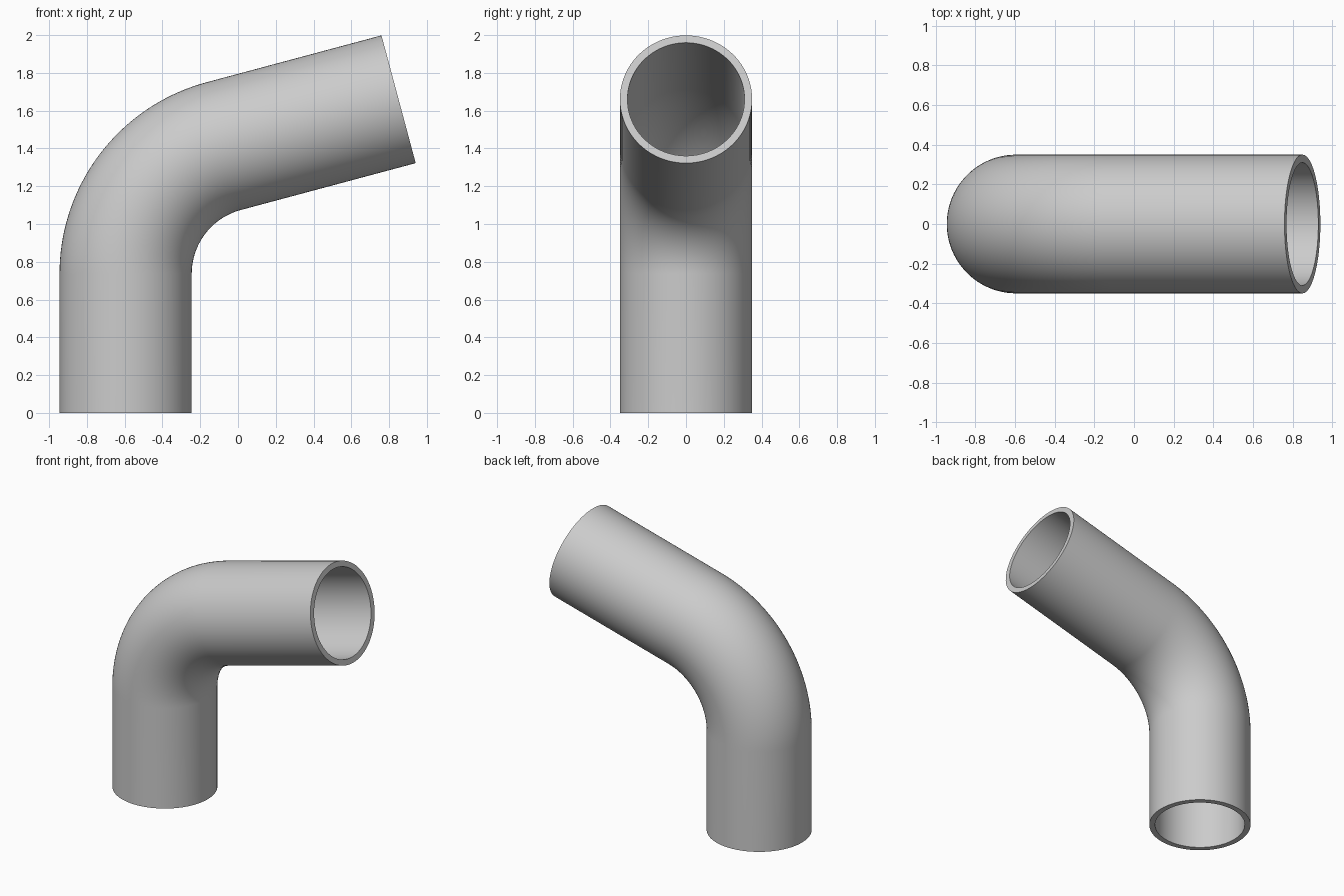
import bpy, bmesh
from math import sin, cos, pi, radians
from mathutils import Vector

if "Cube" in bpy.data.objects:
    bpy.data.objects.remove(bpy.data.objects["Cube"])

SIDES, BEND_STEPS = 96, 36
R_OUT, R_IN = 0.35, 0.31
X0, Z0, BEND_R, TURN, END_LEN = -0.595, 0.736, 0.70, radians(75), 0.959

# Centre line: vertical leg, 75 degree bend, straight outlet (point, angle turned)
path = [(Vector((X0, 0, 0)), 0.0)]
for i in range(BEND_STEPS + 1):
    a = TURN * i / BEND_STEPS
    path.append((Vector((X0 + BEND_R * (1 - cos(a)), 0, Z0 + BEND_R * sin(a))), a))
path.append((path[-1][0] + END_LEN * Vector((sin(TURN), 0, cos(TURN))), TURN))

bm = bmesh.new()


def ring(point, a, radius):
    side = Vector((cos(a), 0, -sin(a)))
    return [bm.verts.new(point + radius * (cos(t) * side + sin(t) * Vector((0, 1, 0))))
            for t in (2 * pi * k / SIDES for k in range(SIDES))]


# Outer wall up, inner bore back down, closed by the two flat end rims
rings = [ring(p, a, R_OUT) for p, a in path] + [ring(p, a, R_IN) for p, a in reversed(path)]
for r1, r2 in zip(rings, rings[1:] + rings[:1]):
    for k in range(SIDES):
        j = (k + 1) % SIDES
        bm.faces.new((r1[k], r1[j], r2[j], r2[k]))
bmesh.ops.recalc_face_normals(bm, faces=bm.faces)

mesh = bpy.data.meshes.new("pipe_elbow")
bm.to_mesh(mesh)
bm.free()
pipe = bpy.data.objects.new("pipe_elbow", mesh)
bpy.context.collection.objects.link(pipe)
bpy.context.view_layer.objects.active = pipe
pipe.select_set(True)
bpy.ops.object.shade_smooth_by_angle(angle=radians(30))
